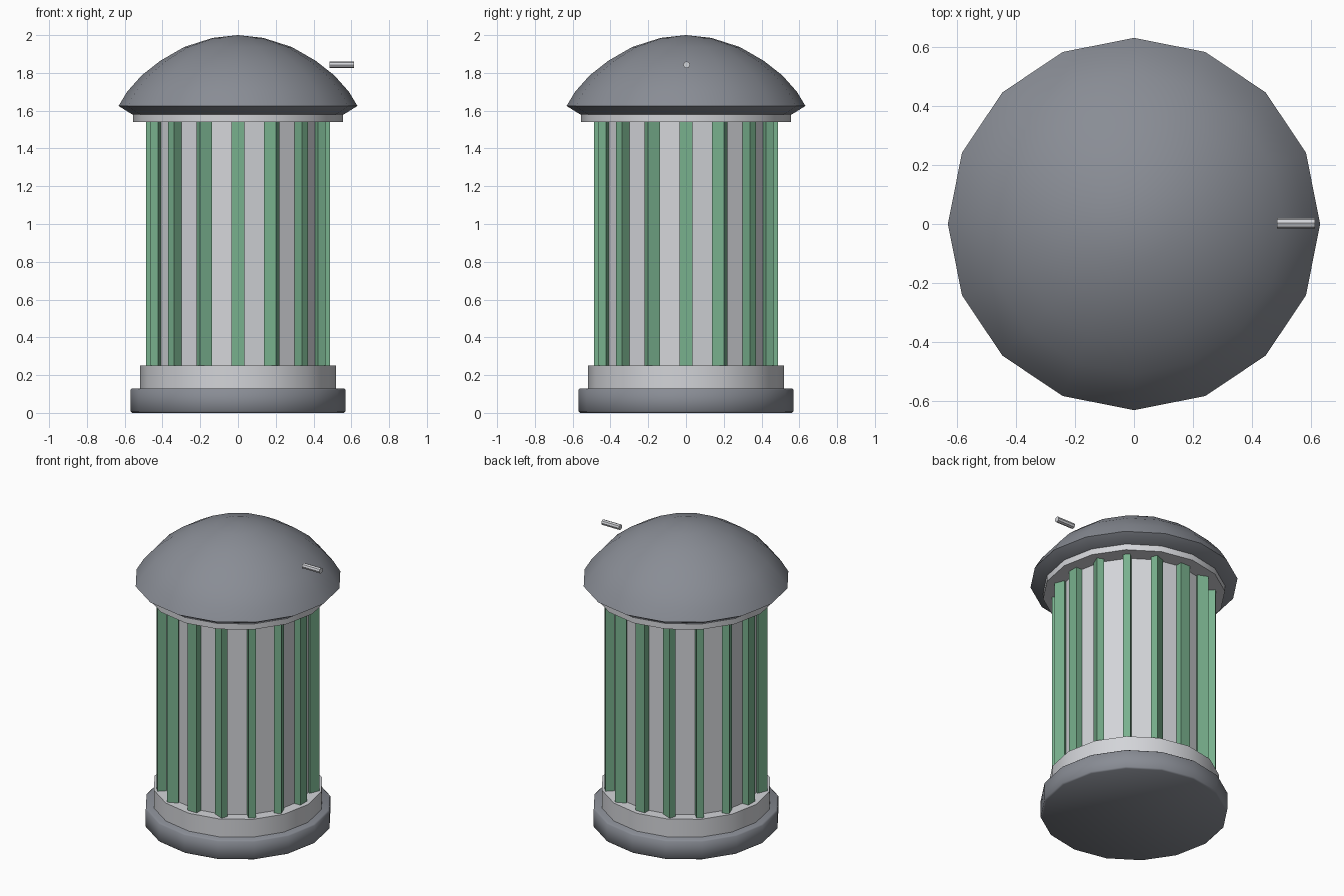
import bpy, bmesh, math
from mathutils import Matrix

SIDES = 16
default = bpy.data.objects.get("Cube")
if default:
    bpy.data.objects.remove(default, do_unlink=True)


def material(name, rgb):
    mat = bpy.data.materials.new(name)
    mat.use_nodes = True
    color = (*rgb, 1)
    mat.diffuse_color = color
    mat.node_tree.nodes["Principled BSDF"].inputs["Base Color"].default_value = color
    return mat


slate = material("slate grey", (0.25, 0.265, 0.30))
pale = material("pale grey", (0.65, 0.66, 0.69))
green = material("soft green", (0.19, 0.44, 0.27))


def finish(name, bm, mat, smooth_angle=None):
    bmesh.ops.recalc_face_normals(bm, faces=bm.faces)
    mesh = bpy.data.meshes.new(name)
    bm.to_mesh(mesh)
    bm.free()
    mesh.materials.append(mat)
    obj = bpy.data.objects.new(name, mesh)
    bpy.context.collection.objects.link(obj)
    if smooth_angle is not None:
        bpy.ops.object.select_all(action="DESELECT")
        obj.select_set(True)
        bpy.context.view_layer.objects.active = obj
        bpy.ops.object.shade_smooth_by_angle(angle=math.radians(smooth_angle))
    return obj


def turned(name, profile, mat, smooth_angle=30):
    """Closed solid turned around z from (radius, height) points."""
    bm = bmesh.new()
    rings = []
    for r, z in profile:
        if r == 0:
            rings.append([bm.verts.new((0, 0, z))])
        else:
            rings.append([bm.verts.new((r * math.cos(math.tau * i / SIDES),
                                        r * math.sin(math.tau * i / SIDES), z))
                          for i in range(SIDES)])
    for a, b in zip(rings, rings[1:]):
        for i in range(SIDES):
            j = (i + 1) % SIDES
            if len(b) == 1:
                bm.faces.new((a[i], a[j], b[0]))
            else:
                bm.faces.new((a[i], a[j], b[j], b[i]))
    bm.faces.new(rings[0])
    if len(rings[-1]) > 1:
        bm.faces.new(rings[-1])
    return finish(name, bm, mat, smooth_angle)


# Foot, plinth, drum and collar
turned("foot", [(0.56, 0), (0.57, 0.008), (0.57, 0.122), (0.56, 0.13)], slate, 60)
turned("plinth", [(0.52, 0.13), (0.52, 0.25)], pale)
turned("drum", [(0.45, 0.25), (0.45, 1.54)], pale, 10)
turned("collar", [(0.555, 1.54), (0.555, 1.58)], pale)

# Domed lid with an undercut rim
turned("lid", [(0.56, 1.58), (0.632, 1.625), (0.587, 1.70), (0.51, 1.787),
               (0.41, 1.865), (0.285, 1.937), (0.135, 1.985), (0, 2.0)], slate, 40)

# Ring of slats, each turned against its position on the ring
bm = bmesh.new()
for i in range(SIDES):
    angle = math.tau * i / SIDES
    place = (Matrix.Translation((0.465 * math.sin(angle), -0.465 * math.cos(angle), 0.895))
             @ Matrix.Rotation(-angle, 4, "Z")
             @ Matrix.Diagonal((0.07, 0.045, 1.29, 1)))
    bmesh.ops.create_cube(bm, size=1, matrix=place)
finish("slats", bm, green)

# Small rod beside the lid
bm = bmesh.new()
bmesh.ops.create_cone(bm, cap_ends=True, segments=8, radius1=0.018, radius2=0.018, depth=0.13,
                      matrix=Matrix.Translation((0.55, 0.003, 1.843))
                      @ Matrix.Rotation(math.pi / 2, 4, "Y"))
finish("lid_rod", bm, pale)
